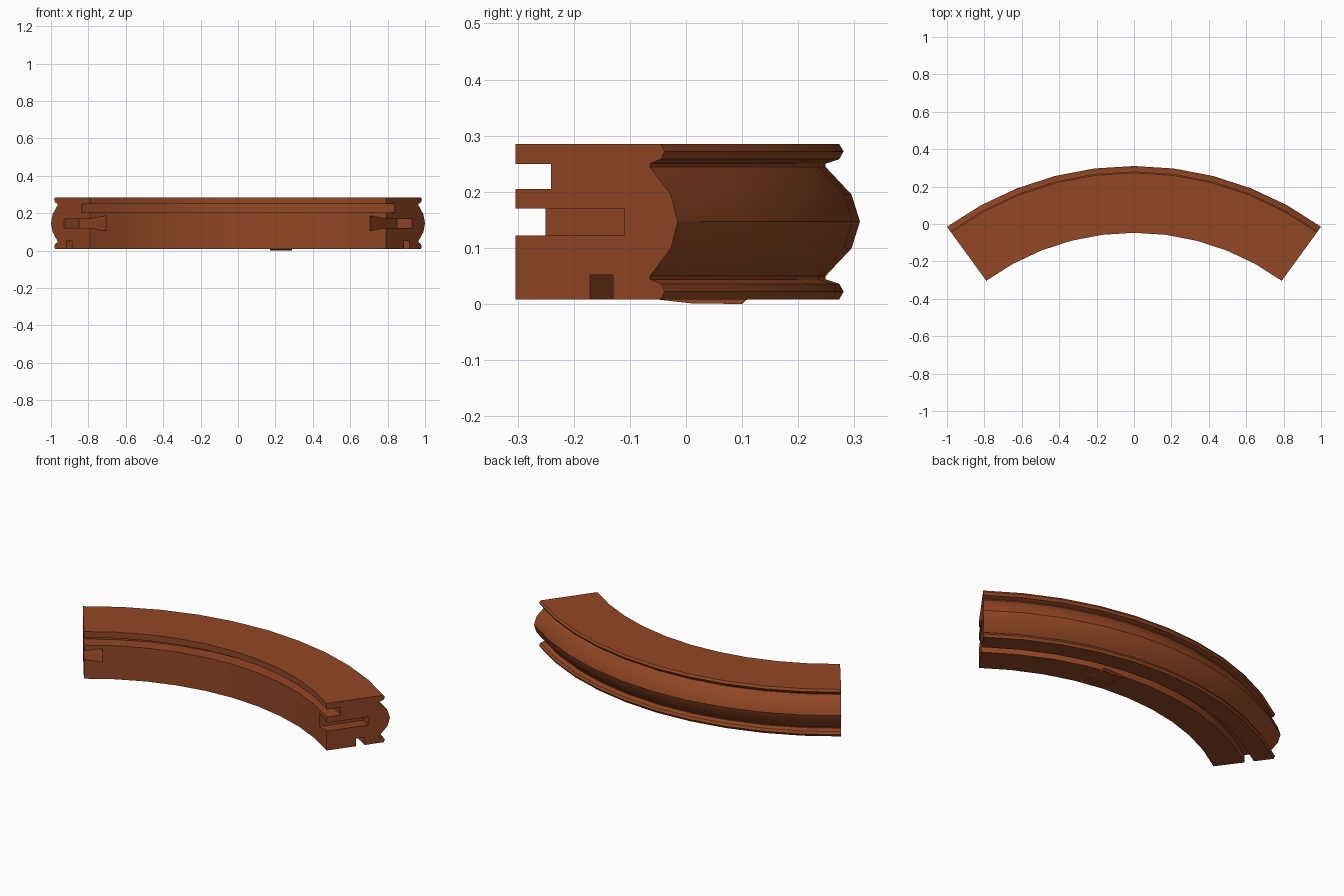
import bpy, bmesh, math
from mathutils import Vector

if "Cube" in bpy.data.objects:
    bpy.data.objects.remove(bpy.data.objects["Cube"])

CY = -1.391                 # centre of curvature (y)
RI = 1.344                  # inner radius
HALF = math.radians(36)     # half the arc
SEGS = 10

mat = bpy.data.materials.new("rust_brown")
mat.diffuse_color = (0.29, 0.063, 0.018, 1)
mat.use_nodes = True
mat.node_tree.nodes["Principled BSDF"].inputs["Base Color"].default_value = mat.diffuse_color


def finish(name, bm):
    bmesh.ops.recalc_face_normals(bm, faces=bm.faces[:])
    me = bpy.data.meshes.new(name)
    bm.to_mesh(me)
    bm.free()
    me.materials.append(mat)
    ob = bpy.data.objects.new(name, me)
    bpy.context.collection.objects.link(ob)
    return ob


def loft(name, rings):
    """Skin closed rings of points and cap both ends."""
    bm = bmesh.new()
    rows = [[bm.verts.new(p) for p in ring] for ring in rings]
    n = len(rows[0])
    for a, b in zip(rows, rows[1:]):
        for i in range(n):
            j = (i + 1) % n
            bm.faces.new((a[i], a[j], b[j], b[i]))
    bm.faces.new(rows[0])
    bm.faces.new(rows[-1])
    return finish(name, bm)


# Cross-section (radius, z): moulded outer edge, inner slot, underside groove
profile = [
    (RI, 0.285), (1.664, 0.285), (1.672, 0.272), (1.664, 0.258),
    (1.640, 0.250), (1.640, 0.244), (1.686, 0.195), (1.701, 0.147),
    (1.686, 0.099), (1.640, 0.050), (1.640, 0.044), (1.664, 0.036),
    (1.672, 0.022), (1.664, 0.008),
    (RI + 0.215, 0.008), (RI + 0.215, 0.052), (RI + 0.164, 0.052), (RI + 0.164, 0.008),
    (RI, 0.008), (RI, 0.205), (RI + 0.078, 0.205), (RI + 0.078, 0.249), (RI, 0.249),
]
rings = []
for k in range(SEGS + 1):
    a = -HALF + 2 * HALF * k / SEGS
    rings.append([(r * math.sin(a), CY + r * math.cos(a), z) for r, z in profile])
body = loft("curved_moulding", rings)

# Dovetail pockets cut into both ends
dovetail = [(-0.05, 0.130), (0.0, 0.122), (0.1, 0.106),
            (0.1, 0.186), (0.0, 0.170), (-0.05, 0.162)]
for side in (-1, 1):
    radial = Vector((side * math.sin(HALF), math.cos(HALF), 0))
    inward = Vector((-side * math.cos(HALF), math.sin(HALF), 0))
    centre = Vector((0, CY, 0))
    cutter = loft("dovetail_cutter", [
        [centre + radial * r + inward * t + Vector((0, 0, z)) for t, z in dovetail]
        for r in (RI - 0.06, RI + 0.239)])
    cutter.hide_render = True
    mod = body.modifiers.new("pocket", 'BOOLEAN')
    mod.object = cutter
    mod.operation = 'DIFFERENCE'
    mod.solver = 'EXACT'
    bpy.context.view_layer.objects.active = body
    bpy.ops.object.modifier_apply(modifier=mod.name)
    bpy.data.objects.remove(cutter)

bpy.ops.object.select_all(action='DESELECT')
body.select_set(True)
bpy.context.view_layer.objects.active = body
bpy.ops.object.shade_smooth_by_angle(angle=math.radians(32))

# Thin sloped foot under the piece
foot = [(-0.06, 0.009), (0.01, 0.001), (0.10, 0.0), (0.11, 0.009)]
loft("underside_foot", [[(x, y, z) for y, z in foot] for x in (0.17, 0.29)])
